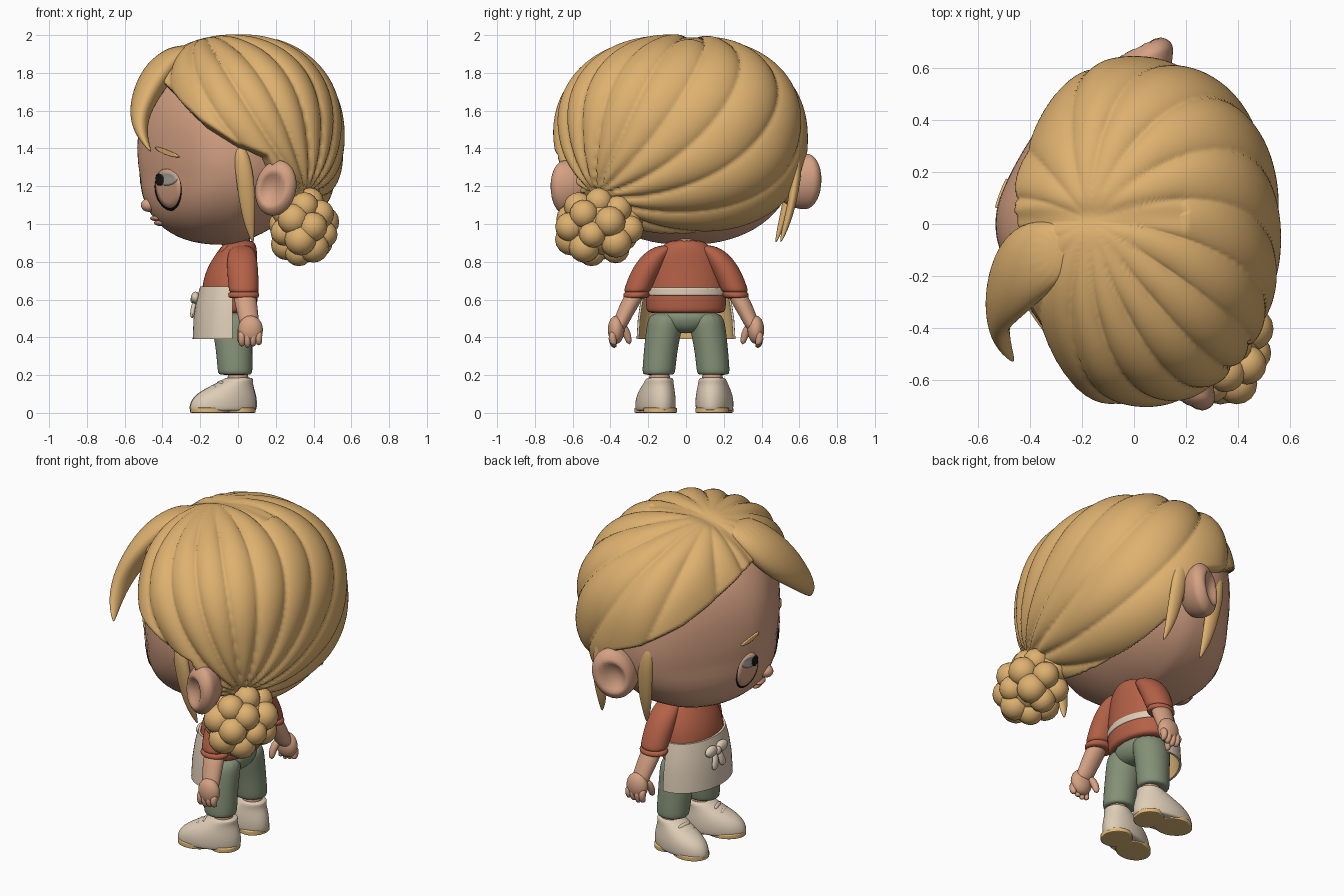
import bpy, bmesh, math, random
from mathutils import Vector, Matrix

old = bpy.data.objects.get("Cube")
if old:
    bpy.data.objects.remove(old, do_unlink=True)


def material(name, r, g, b):
    m = bpy.data.materials.new(name)
    m.use_nodes = True
    m.diffuse_color = (r, g, b, 1)
    bsdf = next(n for n in m.node_tree.nodes if n.type == 'BSDF_PRINCIPLED')
    bsdf.inputs["Base Color"].default_value = (r, g, b, 1)
    bsdf.inputs["Roughness"].default_value = 0.7
    return m


HAIR = material("honey blonde", .73, .44, .16)
SKIN = material("warm skin", .67, .36, .23)
SHIRT = material("rust red", .46, .12, .063)
PANTS = material("sage green", .23, .28, .183)
CREAM = material("cream cloth", .73, .61, .47)
SOLE = material("tan sole", .74, .48, .19)
BLACK = material("lash black", .008, .008, .008)
GREY = material("eye grey", .42, .38, .33)
LIP = material("lip", .5, .235, .155)


def add(name, bm, mat, subdiv=0):
    bmesh.ops.recalc_face_normals(bm, faces=bm.faces)
    me = bpy.data.meshes.new(name)
    bm.to_mesh(me)
    bm.free()
    me.shade_smooth()
    me.materials.append(mat)
    ob = bpy.data.objects.new(name, me)
    bpy.context.collection.objects.link(ob)
    if subdiv:
        mod = ob.modifiers.new("Subdivision", 'SUBSURF')
        mod.levels = mod.render_levels = subdiv
    return ob


def loft(name, sections, mat, n=16, subdiv=2, rot=0):
    """Stack of level ellipses (x, y, z, rx, ry), closed at both ends."""
    bm = bmesh.new()
    rings = []
    for x, y, z, rx, ry in sections:
        ring = []
        for i in range(n):
            a = math.tau * i / n
            d = Matrix.Rotation(rot, 3, 'Z') @ Vector((rx * math.cos(a), ry * math.sin(a), 0))
            ring.append(bm.verts.new(d + Vector((x, y, z))))
        rings.append(ring)
    for p, q in zip(rings, rings[1:]):
        for i in range(n):
            bm.faces.new((p[i], p[i - 1], q[i - 1], q[i]))
    bm.faces.new(rings[0])
    bm.faces.new(rings[-1])
    return add(name, bm, mat, subdiv)


def ball(name, loc, size, mat, rot=0, seg=24):
    bm = bmesh.new()
    m = Matrix.Translation(loc) @ Matrix.Rotation(rot, 4, 'Z') @ Matrix.Diagonal((*size, 1))
    bmesh.ops.create_uvsphere(bm, u_segments=seg, v_segments=seg // 2, radius=1, matrix=m)
    return add(name, bm, mat)


# Head: a slightly boxy ellipsoid, narrowed toward the face, jaw pushed forward
E = 2.25
HC, HR = Vector((0, 0, 1.4)), Vector((.532, .59, .51))


def taper(p):
    return Vector((p.x, p.y * (1 - 2.6 * max(0, -p.x - .1) ** 2), p.z))


def jaw(p):
    return taper(p) - Vector((.22 * max(0, 1.25 - p.z), 0, 0))


def superball(name, center, radii, mat, u, v, warp, shape):
    bm = bmesh.new()
    bmesh.ops.create_uvsphere(bm, u_segments=u, v_segments=v, radius=1)
    for vert in bm.verts:
        d = vert.co.normalized()
        k = sum(abs(c) ** E for c in d) ** (-1 / E)
        p = Vector([c * k * r for c, r in zip(d, radii)])
        vert.co = shape(center + p * warp(d, center + p))
    return add(name, bm, mat)


superball("head", HC, HR, SKIN, 64, 40, lambda d, p: 1 - .4 * max(0, p.x - .04), jaw)

# Hair cap: locks run from the parting to the bun, and it dives under the face
PART = Vector((-.3, .06, .95)).normalized()
BUN = Vector((.6, -.62, -.5)).normalized()
T1 = BUN.orthogonal().normalized()
T2 = BUN.cross(T1)
HAIRLINE = [(-.42, 1.8), (-.38, 1.72), (-.3, 1.61), (-.2, 1.51), (0, 1.38),
            (.16, 1.32), (.25, 1.08), (.33, .87), (.6, .8)]


def flat(d):
    k = max(1 - d.dot(BUN), 1e-4)
    return Vector((d.dot(T1) / k, d.dot(T2) / k))


def hairline(x):
    for (a, za), (b, zb) in zip(HAIRLINE, HAIRLINE[1:]):
        if x < b:
            return za + (zb - za) * max(0, (x - a) / (b - a))
    return HAIRLINE[-1][1]


def hair_warp(d, p):
    w = flat(d) - flat(PART)
    lobe = abs(math.sin(8 * math.atan2(w.y, w.x) + .4)) ** .6
    fade = min(1, (d - PART).length / .6) ** 1.5
    s = 1 - .045 * fade * (1 - lobe)
    if p.z > 1.6 and p.x < .2:
        s -= .03 * math.exp(-((p.y - .03) / .05) ** 2)
    t = (p.z - hairline(p.x + .1 * (p.y + .68))) / .05
    t = min(1, max(0, t))
    return s * (.8 + .2 * t * t * (3 - 2 * t))


superball("hair_cap", Vector((0, -.03, 1.45)), (.565, .675, .555), HAIR, 288, 144, hair_warp, taper)

# Loose locks
loft("fringe", [(-.27, -.1, 1.95, .08, .1), (-.37, -.13, 1.87, .1, .15), (-.44, -.18, 1.77, .095, .17),
                (-.495, -.25, 1.66, .075, .15), (-.525, -.34, 1.56, .05, .1),
                (-.51, -.44, 1.46, .03, .055), (-.46, -.53, 1.38, .005, .008)], HAIR)
for name, x, y in (("front_lock_near", .03, -1), ("front_lock_far", -.12, .95), ("back_lock_far", .16, 1)):
    loft(name, [(x - .02, y * .57, 1.42, .03, .03), (x, y * .59, 1.3, .05, .03),
                (x + .02, y * .565, 1.12, .045, .024), (x + .03, y * .53, .99, .028, .02),
                (x + .05, y * .5, .9, .005, .005)], HAIR)

# Bun: curls packed round a core
bun = Vector((.345, -.46, .985))
ball("bun_core", bun, (.14, .18, .15), HAIR)
random.seed(4)
for i in range(21):
    h = 1 - 2 * (i + .5) / 21
    a = i * 2.39996
    r = math.sqrt(1 - h * h)
    c = bun + Vector((.118 * r * math.cos(a), .17 * r * math.sin(a), .14 * h))
    s = random.uniform(.07, .086)
    ball("bun_curl", c, (s, s, s), HAIR, seg=16)

# Ears: dished outside, with a deep root that joins the head
for name, x, z, s in (("ear_near", .2, 1.19, -1), ("ear_far", .04, 1.225, 1)):
    bm = bmesh.new()
    bmesh.ops.create_uvsphere(bm, u_segments=32, v_segments=24, radius=1)
    for v in bm.verts:
        x0, y0, z0 = v.co
        rr = math.hypot(x0 + .2, z0)
        dish = .06 * max(0, 1 - (rr / .65) ** 2) if y0 > 0 else 0
        depth = .075 if y0 > 0 else .17
        v.co = Vector((.11 * x0, s * (depth * y0 - dish + .035 * x0), .145 * z0 + .02 * x0))
        v.co += Vector((x, s * .635, z))
    add(name, bm, SKIN)


# Face details laid on the head surface
FORWARD = math.radians(196)


def on_head(a, z, off):
    k = max(0, 1 - abs((z - HC.z) / HR.z) ** E) ** (1 / E)
    c, s = math.cos(a), math.sin(a)
    r = k * (abs(c / HR.x) ** E + abs(s / HR.y) ** E) ** (-1 / E)
    return jaw(Vector((r * c, r * s, z))) + Vector((off * c, off * s, 0))


def patch(name, a0, z0, wa, wz, mat, off, slope=0):
    bm = bmesh.new()
    n, rings = 32, []
    for k, o in ((.02, off), (.35, off), (.7, off), (1, off), (1.02, -.005)):
        ring = []
        for i in range(n):
            t = math.tau * i / n
            da, dz = k * wa * math.cos(t), k * wz * math.sin(t)
            ring.append(bm.verts.new(on_head(FORWARD + a0 + da, z0 + dz + slope * da, o)))
        rings.append(ring)
    bm.faces.new(rings[0])
    for p, q in zip(rings, rings[1:]):
        for i in range(n):
            bm.faces.new((p[i - 1], p[i], q[i], q[i - 1]))
    return add(name, bm, mat)


for side, s, a in (("near", 1, .56), ("far", -1, -.62)):
    patch("eye_outline_" + side, a, 1.178, .19, .108, BLACK, .003)
    patch("eye_" + side, a + s * .008, 1.188, .175, .103, SKIN, .005)
    patch("eye_white_" + side, a + s * .01, 1.24, .135, .036, GREY, .0065)
    patch("pupil_" + side, a - s * .09, 1.235, .065, .032, BLACK, .008)
    patch("brow_" + side, a + s * .03, 1.38, .15, .013, HAIR, .008, -s * .16)
ball("nose", on_head(FORWARD, 1.1, -.005), (.042, .042, .036), SKIN)
for z, h in ((1.03, .014), (1.006, .016)):
    ball("lips", on_head(FORWARD, z, 0), (.026, .05, h), LIP, rot=FORWARD)

# Torso
loft("neck", [(.01, 0, .8, .06, .06), (.01, 0, .98, .06, .06)], SKIN)
loft("shirt", [(-.04, 0, .525, .135, .205), (-.04, 0, .54, .143, .215), (-.045, 0, .65, .155, .222),
               (-.035, 0, .76, .138, .205), (-.005, 0, .85, .11, .17), (.01, 0, .9, .085, .11),
               (.01, 0, .915, .06, .07)], SHIRT)
for s in (-1, 1):
    loft("collar_flap", [(-.1, s * .05, .8, .012, .015), (-.09, s * .06, .84, .02, .04),
                         (-.05, s * .06, .9, .03, .04)], SHIRT)
loft("apron_belt", [(-.045, 0, z, .157, .224) for z in (.62, .622, .663, .665)], CREAM)

# Apron: open shell round the front, tan inside, with a bow
bm = bmesh.new()
for flip, inset, in ((False, 0), (True, .012)):
    rows = []
    for z, rx, ry in ((.67, .155, .225), (.6, .175, .24), (.5, .19, .255), (.39, .195, .262)):
        rows.append([bm.verts.new((-.045 - (rx - inset) * math.cos(a), (ry - inset) * math.sin(a), z))
                     for a in [math.radians(-95 + 190 * i / 28) for i in range(29)]])
    for p, q in zip(rows, rows[1:]):
        for i in range(28):
            bm.faces.new((p[i], p[i + 1], q[i + 1], q[i])).material_index = int(flip)
bmesh.ops.bridge_loops(bm, edges=[e for e in bm.edges if e.is_boundary])
apron = add("apron", bm, CREAM)
apron.data.materials.append(SOLE)
apron.data.set_sharp_from_angle(angle=math.radians(40))
ball("bow_knot", (-.23, .03, .6), (.022, .025, .025), CREAM)
for s in (-1, 1):
    ball("bow_loop", (-.225, .03 + s * .05, .61), (.024, .048, .032), CREAM)
    loft("bow_tail", [(-.225, .03 + s * .015, .6, .012, .015), (-.24, .03 + s * .03, .55, .014, .025),
                      (-.242, .03 + s * .04, .5, .012, .03)], CREAM)

# Trousers
loft("trouser_seat", [(-.03, 0, .42, .06, .06), (-.03, 0, .46, .11, .17), (-.035, 0, .56, .13, .2)], PANTS)

for side, s, splay in (("near", -1, .28), ("far", 1, .14)):
    # Arms and hands
    loft("sleeve_" + side, [(.02, s * .1, .89, .05, .05), (.02, s * .16, .84, .08, .075),
                            (.025, s * .215, .75, .085, .08), (.03, s * .255, .66, .08, .072),
                            (.03, s * .262, .63, .08, .072)], SHIRT)
    loft("cuff_" + side, [(.03, s * .265, .605, .075, .06), (.03, s * .266, .615, .085, .07),
                          (.03, s * .258, .65, .085, .074)], SHIRT)
    loft("forearm_" + side, [(.03, s * .255, .66, .062, .058), (.045, s * .305, .56, .06, .052),
                             (.058, s * .34, .49, .053, .044), (.066, s * .365, .43, .05, .04)], SKIN)
    ball("palm_" + side, (.066, s * .37, .44), (.066, .044, .075), SKIN)
    for i in range(4):
        x = .02 + .03 * i
        loft("finger", [(x, s * .378, .44, .021, .024), (x, s * .394, .39, .02, .023),
                        (x, s * .378, .34 + .008 * abs(i - 1), .015, .016)], SKIN, n=10, subdiv=1)
    loft("thumb_" + side, [(.035, s * .345, .48, .028, .028), (.012, s * .312, .42, .025, .025),
                           (.015, s * .3, .36, .015, .015)], SKIN, n=10, subdiv=1)

    # Legs
    loft("trouser_leg_" + side, [(-.015, s * .145, .2, .085, .08), (-.015, s * .145, .21, .095, .09),
                                 (-.02, s * .135, .33, .097, .09), (-.03, s * .115, .45, .11, .098),
                                 (-.03, s * .1, .54, .11, .095)], PANTS)
    loft("ankle_" + side, [(0, s * .14, .13, .06, .06), (0, s * .14, .24, .06, .06)], SKIN)

    # Shoes, with separate toe and heel treads
    def shoe(name, rows, mat):
        loft(name, [(x, s * (.14 - x * splay), z, rx, ry) for x, z, rx, ry in rows], mat, rot=-s * splay)
    for name, x, rx in (("toe_tread_", -.145, .112), ("heel_tread_", .01, .085)):
        shoe(name + side, [(x, z, rx, .092) for z in (0, .001, .025, .03)], SOLE)
    shoe("shoe_" + side, [(-.08, .008, .172, .088), (-.08, .015, .186, .1), (-.075, .07, .182, .102),
                          (-.055, .115, .15, .093), (-.02, .155, .1, .08), (.005, .182, .08, .074),
                          (.005, .188, .06, .06)], CREAM)
    for i in range(3):
        x = -.095 - .035 * i
        ball("lace", (x, s * (.14 - x * splay), .157 - .022 * i), (.013, .048, .014), CREAM,
             rot=-s * splay, seg=12)
